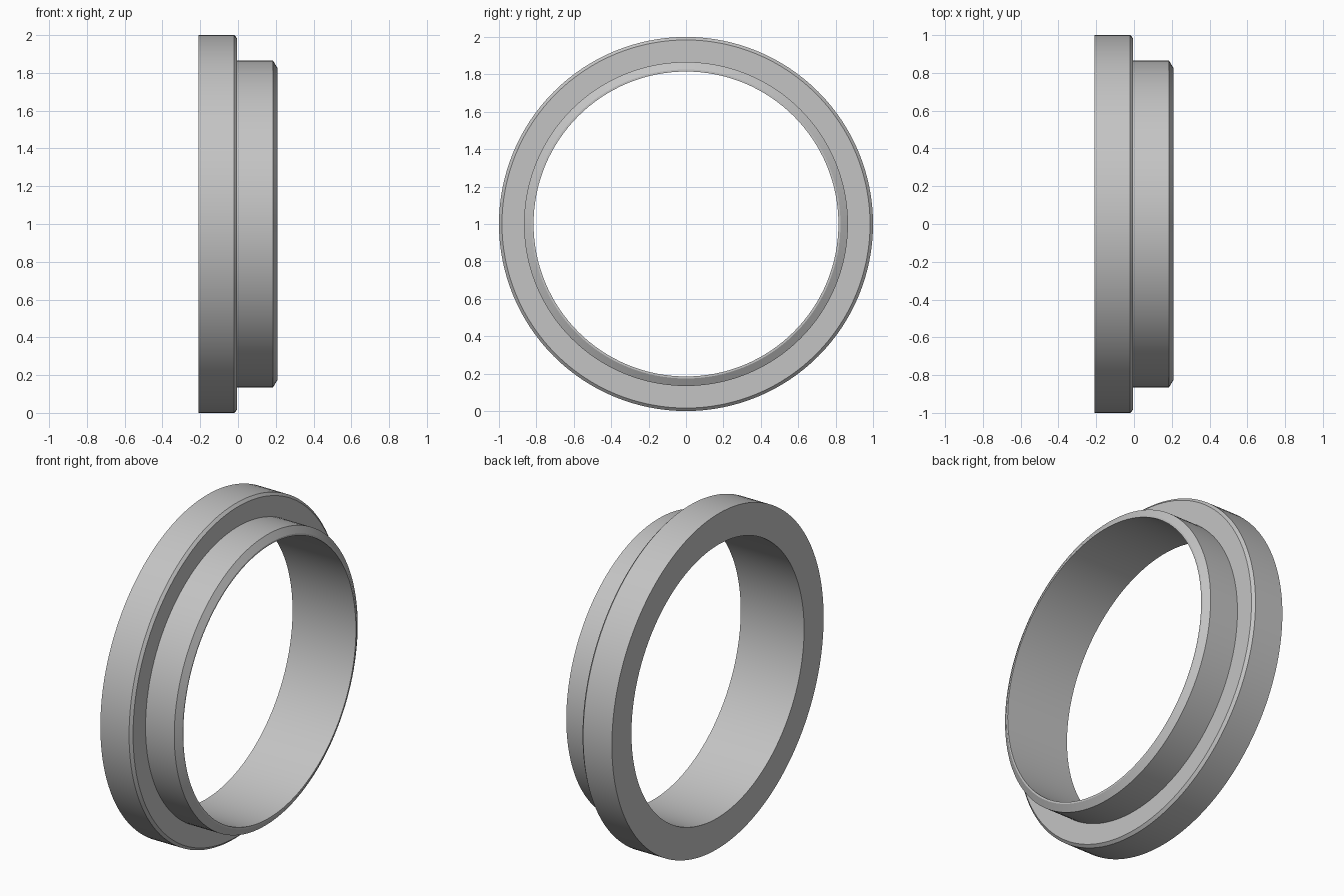
import bpy
import bmesh
import math
from mathutils import Matrix, Vector

cube = bpy.data.objects.get("Cube")
if cube:
    bpy.data.objects.remove(cube, do_unlink=True)

SEGMENTS = 128
CENTRE_HEIGHT = 1.0

# Plain grey finish
grey = bpy.data.materials.new("plain_grey")
grey.use_nodes = True
colour = (0.55, 0.55, 0.55, 1)
grey.diffuse_color = colour
grey.node_tree.nodes["Principled BSDF"].inputs["Base Color"].default_value = colour

# Closed cross-section as (x, radius): wide flange, stepped collar, open bore
profile = [
    (-0.21, 0.815),   # bore, flange end
    (-0.21, 1.0),     # flange back face
    (-0.02, 1.0),     # flange rim
    (-0.005, 0.984),  # flange chamfer
    (-0.005, 0.866),  # shoulder
    (0.185, 0.866),   # collar wall
    (0.209, 0.826),   # collar chamfer
    (0.209, 0.815),   # bore, collar end
]

# Revolve the section around the x axis
bm = bmesh.new()
rings = []
for i in range(SEGMENTS):
    turn = Matrix.Rotation(math.tau * i / SEGMENTS, 3, 'X')
    rings.append([bm.verts.new(turn @ Vector((x, 0, r))) for x, r in profile])
for i, ring in enumerate(rings):
    following = rings[(i + 1) % SEGMENTS]
    for j in range(len(profile)):
        k = (j + 1) % len(profile)
        bm.faces.new((ring[j], ring[k], following[k], following[j]))
bmesh.ops.recalc_face_normals(bm, faces=bm.faces)

mesh = bpy.data.meshes.new("flanged_ring")
bm.to_mesh(mesh)
bm.free()
mesh.materials.append(grey)

ring_object = bpy.data.objects.new("flanged_ring", mesh)
ring_object.location.z = CENTRE_HEIGHT
bpy.context.collection.objects.link(ring_object)

# Smooth round walls, crisp profile edges
bpy.ops.object.select_all(action='DESELECT')
ring_object.select_set(True)
bpy.context.view_layer.objects.active = ring_object
bpy.ops.object.shade_smooth_by_angle(angle=math.radians(20))
